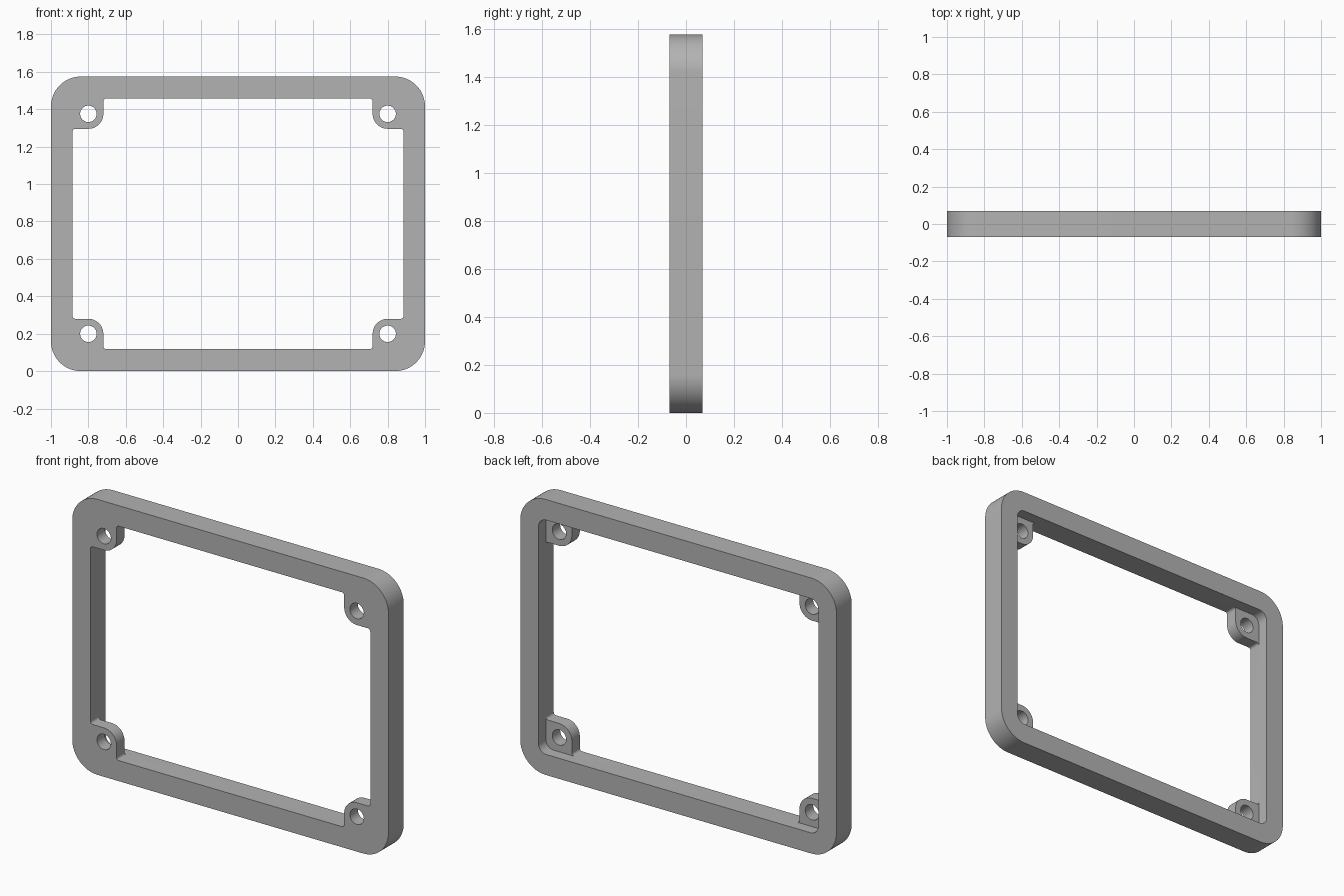
import bpy, bmesh, math

if "Cube" in bpy.data.objects:
    bpy.data.objects.remove(bpy.data.objects["Cube"])

HALF_W, HALF_H, HALF_D = 1.0, 0.7875, 0.069   # outer half sizes
IN_W, IN_H = 0.885, 0.67                      # opening half sizes
R_OUT, R_IN, R_FIL = 0.16, 0.05, 0.015        # corner radii
HOLE_X, HOLE_Z, R_TAB, R_HOLE = 0.80, 0.588, 0.08, 0.044
LEDGE_Y = 0.003                               # back face of the screw tabs


def arc(cx, cz, r, a0, a1, n):
    """Points on an arc, angles in degrees."""
    return [(cx + r * math.cos(math.radians(a0 + (a1 - a0) * i / n)),
             cz + r * math.sin(math.radians(a0 + (a1 - a0) * i / n))) for i in range(n + 1)]


# Paths for one quadrant, each running from the side wall to the top wall
tab_x, tab_z = HOLE_X - R_TAB, HOLE_Z - R_TAB
outer_q = arc(HALF_W - R_OUT, HALF_H - R_OUT, R_OUT, 0, 90, 16)
tab_q = (arc(IN_W - R_FIL, tab_z - R_FIL, R_FIL, 0, 90, 5)
         + arc(HOLE_X, HOLE_Z, R_TAB, 270, 180, 14)
         + arc(tab_x - R_FIL, IN_H - R_FIL, R_FIL, 0, 90, 5))
recess_q = [tab_q[0]] + arc(IN_W - R_IN, IN_H - R_IN, R_IN, 0, 90, 10) + [tab_q[-1]]
hole_q = arc(HOLE_X, HOLE_Z, R_HOLE, 0, 360, 32)[:-1]
QUADS = [(1, 1), (-1, 1), (-1, -1), (1, -1)]

bm = bmesh.new()
cache = {}


def verts(points, y):
    """Vertices at depth y, shared where positions agree."""
    out = []
    for x, z in points:
        key = (round(x, 5), round(y, 5), round(z, 5))
        if key not in cache:
            cache[key] = bm.verts.new((x, y, z + HALF_H))
        out.append(cache[key])
    return out


def mirrored(path, sx, sz):
    """Quadrant path mirrored, kept running counter-clockwise."""
    pts = [(x * sx, z * sz) for x, z in path]
    return pts if sx * sz > 0 else pts[::-1]


def ring(path):
    return [p for q in QUADS for p in mirrored(path, *q)]


def wall(points, y0, y1):
    a, b = verts(points, y0), verts(points, y1)
    for i in range(len(a)):
        j = (i + 1) % len(a)
        bm.faces.new((a[i], a[j], b[j], b[i]))


def cap(loops, y):
    """Flat face bounded by an outline and its holes."""
    edges = []
    for pts in loops:
        v = verts(pts, y)
        for i in range(len(v)):
            pair = (v[i - 1], v[i])
            edges.append(bm.edges.get(pair) or bm.edges.new(pair))
    bmesh.ops.triangle_fill(bm, edges=edges, use_beauty=True, use_dissolve=False,
                            normal=(0, 1, 0))


outer, opening, recess = ring(outer_q), ring(tab_q), ring(recess_q)
holes = [mirrored(hole_q, *q) for q in QUADS]

# Outer rim, tabbed front opening, plain rear opening, screw holes
wall(outer, -HALF_D, HALF_D)
wall(opening, -HALF_D, LEDGE_Y)
wall(recess, LEDGE_Y, HALF_D)
for h in holes:
    wall(h, -HALF_D, LEDGE_Y)

# Front face, back face and the recessed backs of the tabs
cap([outer, opening] + holes, -HALF_D)
cap([outer, recess], HALF_D)
for q, h in zip(QUADS, holes):
    tab = mirrored(tab_q, *q) + mirrored(recess_q, *q)[::-1][1:-1]
    cap([tab, h], LEDGE_Y)

bmesh.ops.recalc_face_normals(bm, faces=bm.faces)
mesh = bpy.data.meshes.new("bezel_frame")
bm.to_mesh(mesh)
bm.free()

frame = bpy.data.objects.new("bezel_frame", mesh)
bpy.context.collection.objects.link(frame)
grey = bpy.data.materials.new("plain grey")
grey.diffuse_color = (0.45, 0.45, 0.45, 1)
grey.use_nodes = True
grey.node_tree.nodes["Principled BSDF"].inputs["Base Color"].default_value = grey.diffuse_color
mesh.materials.append(grey)

bpy.context.view_layer.objects.active = frame
frame.select_set(True)
bpy.ops.object.shade_smooth_by_angle(angle=math.radians(30))
